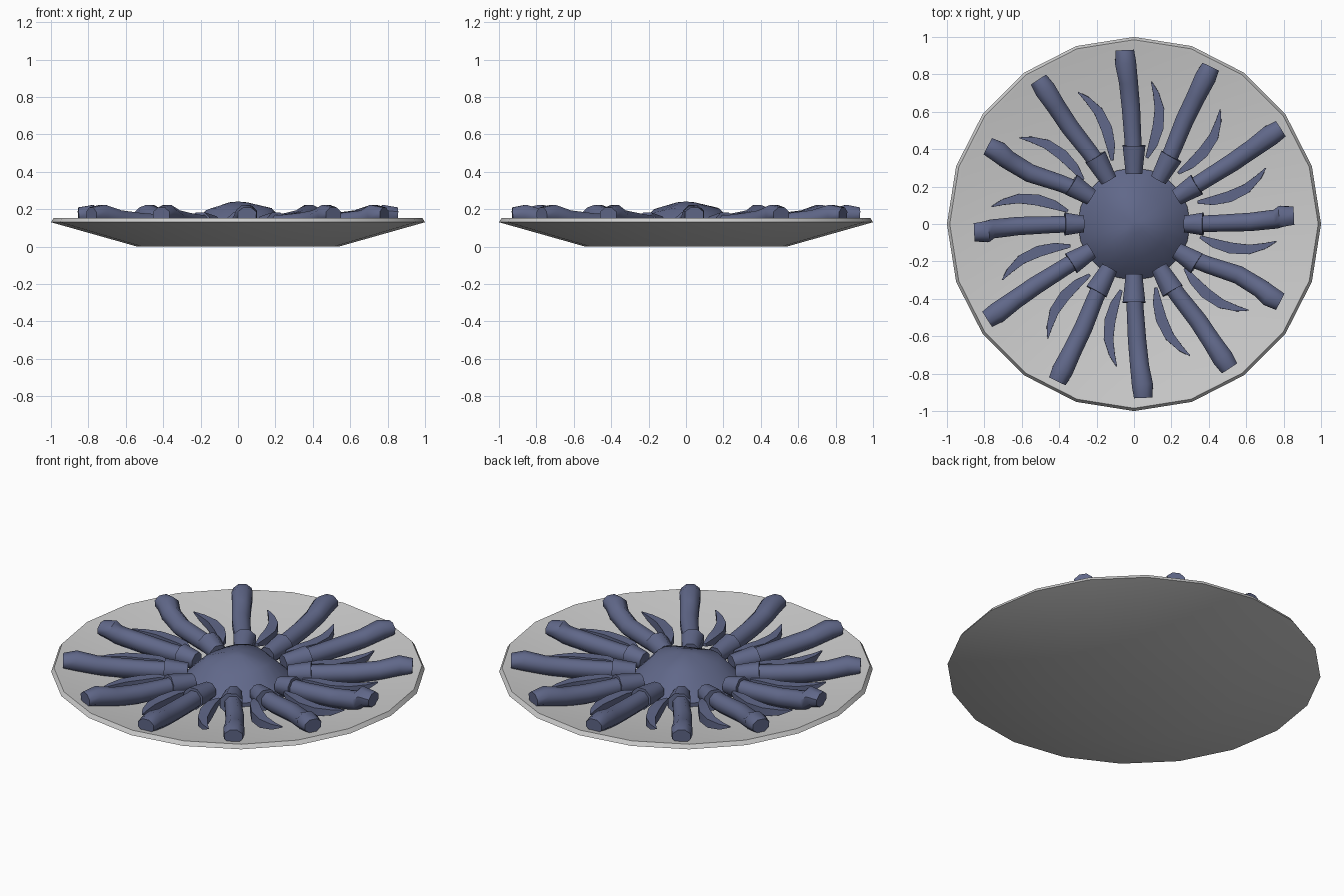
import bpy, bmesh, math
from math import sin, cos, radians, pi
from mathutils import Vector

cube = bpy.data.objects.get("Cube")
if cube:
    bpy.data.objects.remove(cube, do_unlink=True)


def material(name, colour):
    m = bpy.data.materials.new(name)
    m.use_nodes = True
    m.diffuse_color = colour
    m.node_tree.nodes["Principled BSDF"].inputs["Base Color"].default_value = colour
    return m


GREY = material("plate grey", (0.61, 0.61, 0.61, 1))
BLUE = material("slate blue", (0.118, 0.138, 0.252, 1))


def polar(r, deg, z):
    return Vector((r * cos(radians(deg)), r * sin(radians(deg)), z))


def skin(name, rings, mat, smooth_angle):
    """Bridge closed rings of points and cap both ends."""
    bm = bmesh.new()
    loops = [[bm.verts.new(p) for p in ring] for ring in rings]
    n = len(loops[0])
    for a, b in zip(loops, loops[1:]):
        for i in range(n):
            j = (i + 1) % n
            bm.faces.new((a[i], a[j], b[j], b[i]))
    bm.faces.new(loops[0][::-1])
    bm.faces.new(loops[-1])
    bmesh.ops.recalc_face_normals(bm, faces=bm.faces)
    mesh = bpy.data.meshes.new(name)
    bm.to_mesh(mesh)
    bm.free()
    mesh.materials.append(mat)
    ob = bpy.data.objects.new(name, mesh)
    bpy.context.collection.objects.link(ob)
    bpy.ops.object.select_all(action="DESELECT")
    ob.select_set(True)
    bpy.context.view_layer.objects.active = ob
    bpy.ops.object.shade_smooth_by_angle(angle=radians(smooth_angle))
    return ob


def sweep(name, path, sizes, sides=8, smooth_angle=50):
    """Tube along a path; sizes are (half width, half height) per point."""
    rings = []
    for i, p in enumerate(path):
        t = path[min(i + 1, len(path) - 1)] - path[max(i - 1, 0)]
        side = t.cross(Vector((0, 0, 1))).normalized()
        up = side.cross(t).normalized()
        w, h = sizes[i]
        angles = [2 * pi * (k + 0.5) / sides for k in range(sides)]
        rings.append([p + side * w * cos(a) + up * h * sin(a) for a in angles])
    return skin(name, rings, BLUE, smooth_angle)


def lathe_rings(profile, sides, bump=lambda r, a: 0):
    return [[polar(r, 360 * k / sides + 90, z + bump(r, 360 * k / sides + 90))
             for k in range(sides)] for r, z in profile]


# Shallow twenty-sided plate
skin("plate", lathe_rings([(0.02, 0), (0.54, 0), (1, 0.13), (0.985, 0.153),
                           (0.965, 0.15), (0.56, 0.055), (0.02, 0.05)], 20), GREY, 60)


# Central mound with a slightly uneven crown
def crown(r, deg):
    return 0.012 * cos(radians(3 * deg + 30)) if 0.1 < r < 0.2 else 0


skin("centre_mound", lathe_rings([(0.3, 0.05), (0.3, 0.075), (0.18, 0.195),
                                  (0.05, 0.236), (0.008, 0.24)], 20, crown), BLUE, 40)

# Bent arms with a collar: base, middle and tip angles, and reach
ARMS = [(0, 1, 3, 0.86), (32, 32, 33, 0.94), (61, 64, 64, 0.94),
        (90, 91.5, 93, 0.935), (120, 123.5, 123.5, 0.93), (148, 154, 152, 0.89)]
for half in (0, 180):
    for base, mid, tip, reach in ARMS:
        b, m, t = base + half, mid + half, tip + half
        stretch = 0.05 * abs(sin(radians(b)))
        collar_end = 0.37 + stretch
        sweep("arm_collar", [polar(0.27, b, 0.115), polar(collar_end, b, 0.125)],
              [(0.048, 0.05), (0.066, 0.062)])
        sweep("arm", [polar(0.32, b, 0.12), polar(0.45, (b + m) / 2, 0.12),
                      polar(0.62, m, 0.13), polar(0.76, (m + t) / 2, 0.145),
                      polar(reach - 0.07, t, 0.172), polar(reach - 0.005, t, 0.17)],
              [(0.047, 0.05), (0.049, 0.052), (0.053, 0.053), (0.055, 0.053),
               (0.061, 0.056), (0.053, 0.042)])

# Curved pointed blades between the arms
for k in range(12):
    tip = 23 + 30 * k
    path = [polar(0.36, tip - 4, 0.12), polar(0.44, tip - 6.5, 0.115),
            polar(0.53, tip - 7, 0.105), polar(0.63, tip - 5.5, 0.11),
            polar(0.71, tip - 2.5, 0.12), polar(0.765, tip, 0.135)]
    sweep("curved_blade", path, [(0.012, 0.012), (0.034, 0.035), (0.042, 0.042),
                                 (0.036, 0.035), (0.022, 0.022), (0.004, 0.004)],
          sides=4, smooth_angle=30)
